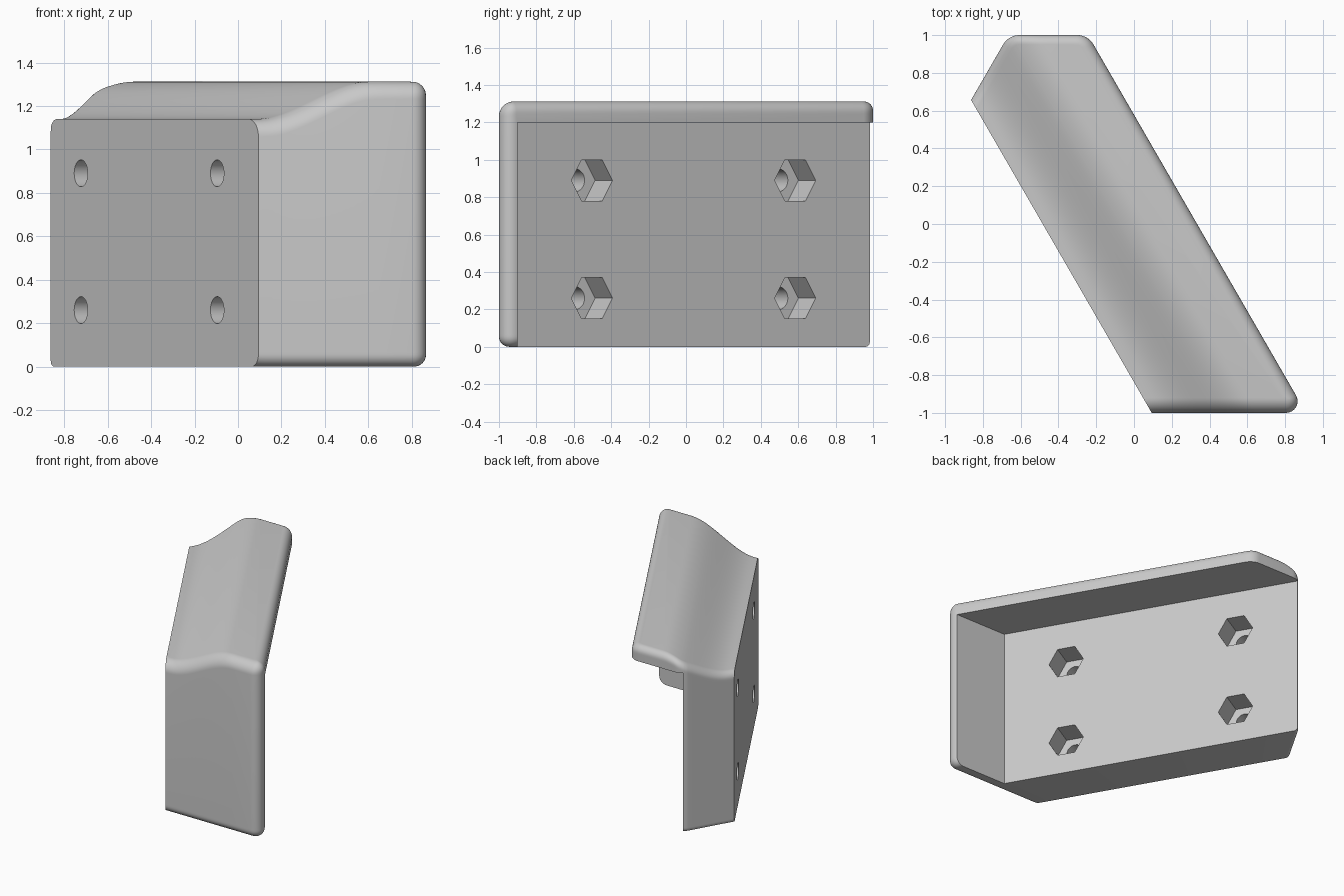
import bpy, bmesh, math
from mathutils import Vector, Matrix

if "Cube" in bpy.data.objects:
    bpy.data.objects.remove(bpy.data.objects["Cube"])

# Main directions: the mounting face is slanted 30 degrees in plan
ALONG = Vector((-0.5, 0.866, 0))
ACROSS = Vector((0.866, 0.5, 0))
ORIGIN = Vector((0.094, -1, 0))
WIDTH, PLATE, WALL, LEDGE = 0.708, 0.336, 0.9, 1.2

grey = bpy.data.materials.new("light_grey")
grey.use_nodes = True
colour = (0.58, 0.58, 0.58, 1)
grey.diffuse_color = colour
grey.node_tree.nodes["Principled BSDF"].inputs["Base Color"].default_value = colour


def make_object(name, bm):
    bmesh.ops.recalc_face_normals(bm, faces=bm.faces)
    mesh = bpy.data.meshes.new(name)
    bm.to_mesh(mesh)
    bm.free()
    mesh.materials.append(grey)
    obj = bpy.data.objects.new(name, mesh)
    bpy.context.collection.objects.link(obj)
    return obj


def across(p):
    return (p - ORIGIN).dot(ACROSS)


def top_height(d):
    u = min(max((d - 0.03) / 0.45, 0), 1)
    return 1.14 + 0.172 * u * u * (3 - 2 * u)


def meet(n1, c1, n2, c2):
    det = n1.x * n2.y - n1.y * n2.x
    return Vector(((c1 * n2.y - c2 * n1.y) / det, (n1.x * c2 - n2.x * c1) / det, 0))


# Sides of the plan: outward normal, a point on it, radius of the next corner,
# and the rim fillet at the bottom and at the top
tip = ORIGIN + ALONG * 1.913
SIDES = [
    (Vector((0, -1, 0)), ORIGIN, 0.062, (0.055, 0.08)),
    (ACROSS, ORIGIN + ACROSS * WIDTH, 0.1, (0.055, 0.06)),
    (Vector((0, 1, 0)), Vector((0, 1, 0)), 0.1, (0.025, 0.05)),
    (Vector((-0.866, 0.5, 0)), tip, 0, (0.025, 0.05)),
    (-ACROSS, ORIGIN, 0, (0, 0)),
]


def rim_inset(r, depth):
    return r - math.sqrt(r * r - (r - depth) ** 2) if depth < r else 0


def plan_ring(depth, end):
    """Rounded plan outline at a depth from the bottom (0) or top (1)."""
    points = []
    for side, following in zip(SIDES, SIDES[1:] + SIDES[:1]):
        n1, p1, radius, rims1 = side
        n2, p2, _, rims2 = following
        inset1, inset2 = rim_inset(rims1[end], depth), rim_inset(rims2[end], depth)
        c1, c2 = n1.dot(p1) - inset1, n2.dot(p2) - inset2
        if radius == 0:
            points.append(meet(n1, c1, n2, c2))
            continue
        r = max(radius - (inset1 + inset2) / 2, 0.008)
        centre = meet(n1, c1 - r, n2, c2 - r)
        a1 = math.atan2(n1.y, n1.x)
        sweep = (math.atan2(n2.y, n2.x) - a1) % math.tau
        for k in range(9):
            a = a1 + sweep * k / 8
            points.append(centre + r * Vector((math.cos(a), math.sin(a), 0)))
    return points


# Bracket body: stacked rings give the rounded bottom and top rims
bm = bmesh.new()
depths = [0.08 * (1 - math.cos(math.pi / 2 * k / 10)) for k in range(11)]
levels = [(d, 0, d) for d in depths] + [(d, 1, 1 - d) for d in reversed(depths)]
rings = []
for depth, end, z in levels:
    rings.append([bm.verts.new((p.x, p.y, z)) for p in plan_ring(depth, end)])
for low, high in zip(rings, rings[1:]):
    for i in range(len(low)):
        j = (i + 1) % len(low)
        bm.faces.new((low[i], low[j], high[j], high[i]))
bm.faces.new(rings[0][::-1])
bm.faces.new(rings[-1])

# Slice lengthwise, then lift the top into its wavy profile
for k in range(19):
    d = 0.03 + 0.45 * k / 18
    geom = bm.verts[:] + bm.edges[:] + bm.faces[:]
    bmesh.ops.bisect_plane(bm, geom=geom, plane_co=ORIGIN + ACROSS * d, plane_no=ACROSS)
for v in bm.verts:
    if v.co.z > 0.5:
        v.co.z += top_height(across(v.co)) - 1
bracket = make_object("corner_bracket", bm)


def prism(outline, low, high):
    cut = bmesh.new()
    base = cut.faces.new([cut.verts.new((p.x, p.y, low)) for p in outline])
    grown = bmesh.ops.extrude_face_region(cut, geom=[base])
    verts = [g for g in grown["geom"] if isinstance(g, bmesh.types.BMVert)]
    bmesh.ops.translate(cut, verts=verts, vec=(0, 0, high - low))
    return cut


def bore(name, sides, radius, centre, start, end):
    """Cutter running along the plate thickness."""
    cut = bmesh.new()
    bmesh.ops.create_cone(cut, cap_ends=True, segments=sides, radius1=radius,
                          radius2=radius, depth=end - start)
    # A corner of the outline points along the plate
    frame = Matrix((Vector((0, 0, 1)), -ALONG, ACROSS)).transposed().to_4x4()
    frame.translation = centre + ACROSS * (start + end) / 2
    bmesh.ops.transform(cut, matrix=frame, verts=cut.verts)
    return make_object(name, cut)


# Open recess behind the plate, below the ledge and inside the front wall
inner = ORIGIN + ACROSS * PLATE
front = inner + ALONG * ((1 - WALL - PLATE * 0.5) / 0.866)
back = inner + ALONG * 3
recess = [front, front + Vector((2, 0, 0)), back + Vector((3, 0, 0)), back]
cutters = [make_object("recess_cutter", prism(recess, -1, LEDGE))]

# Four screw holes with hexagonal nut pockets
for t in (0.38, 1.635):
    for z in (0.26, 0.89):
        spot = ORIGIN + ALONG * t + Vector((0, 0, z))
        cutters.append(bore("hole_cutter", 32, 0.062, spot, -0.1, 0.25))
        cutters.append(bore("nut_cutter", 6, 0.127, spot, PLATE - 0.186, PLATE + 0.05))

bpy.context.view_layer.objects.active = bracket
bracket.select_set(True)
for cutter in cutters:
    cutter.hide_render = True
    mod = bracket.modifiers.new("cut", 'BOOLEAN')
    mod.operation = 'DIFFERENCE'
    mod.solver = 'EXACT'
    mod.object = cutter
    bpy.ops.object.modifier_apply(modifier=mod.name)
    bpy.data.objects.remove(cutter)

bpy.ops.object.shade_smooth_by_angle(angle=math.radians(28))
